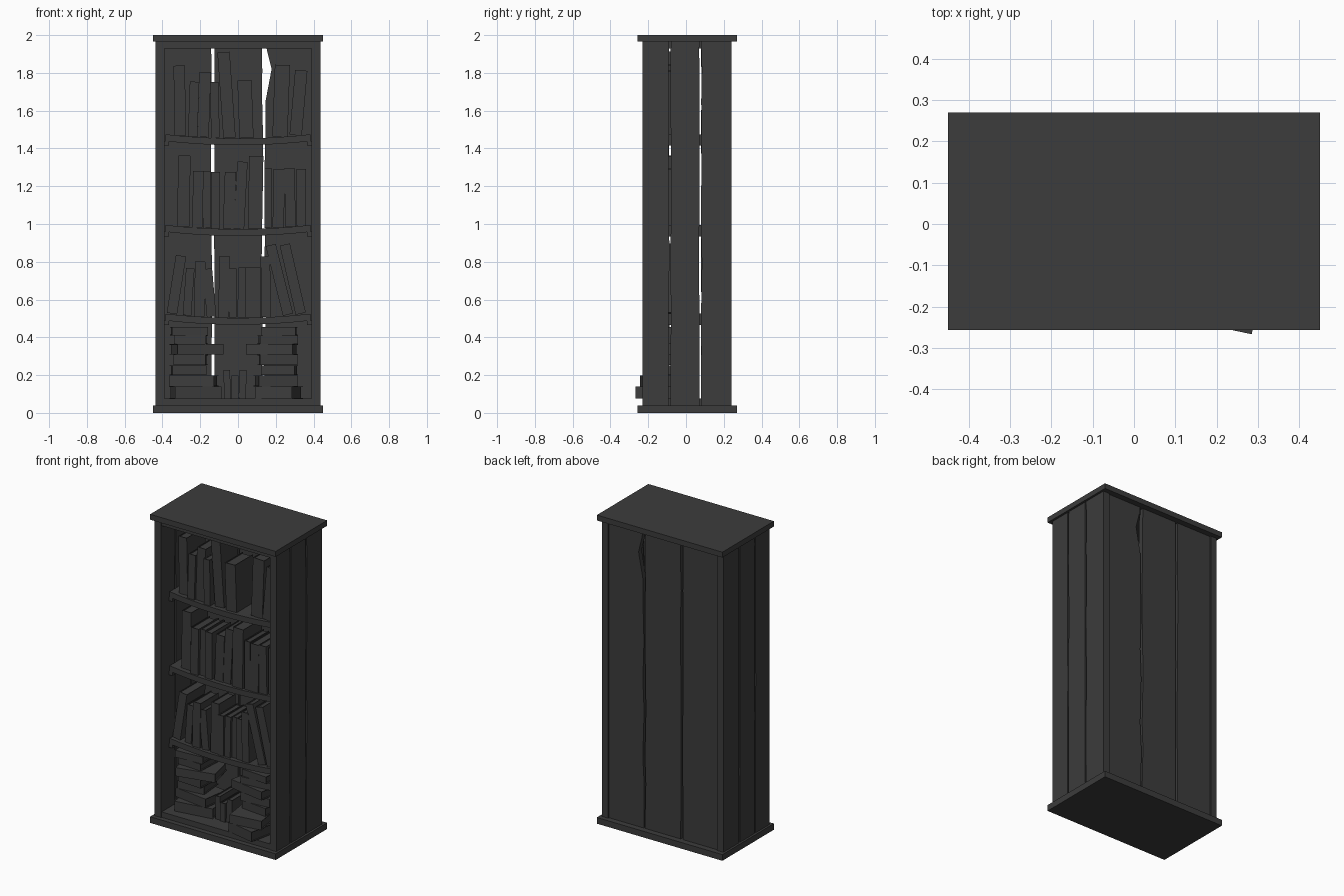
import bpy, bmesh, random
from math import radians
from mathutils import Matrix, Vector

if "Cube" in bpy.data.objects:
    bpy.data.objects.remove(bpy.data.objects["Cube"])

random.seed(4)
mat = bpy.data.materials.new("dark_wood")
mat.diffuse_color = (0.045, 0.045, 0.045, 1)
mat.use_nodes = True
mat.node_tree.nodes["Principled BSDF"].inputs["Base Color"].default_value = mat.diffuse_color


def finish(name, bm):
    bmesh.ops.recalc_face_normals(bm, faces=bm.faces)
    me = bpy.data.meshes.new(name)
    bm.to_mesh(me)
    bm.free()
    me.materials.append(mat)
    ob = bpy.data.objects.new(name, me)
    bpy.context.collection.objects.link(ob)
    return ob


def add_box(bm, lo, hi):
    lo, hi = Vector(lo), Vector(hi)
    m = Matrix.Translation((lo + hi) / 2) @ Matrix.Diagonal((*(hi - lo), 1))
    bmesh.ops.create_cube(bm, size=1, matrix=m)


def box(name, lo, hi):
    bm = bmesh.new()
    add_box(bm, lo, hi)
    return finish(name, bm)


def prism(name, pts, a, b, axis):
    """Extrude a 2D outline (u, z) from a to b along the x or y axis."""
    bm = bmesh.new()
    put = (lambda u, z, w: (w, u, z)) if axis == 'X' else (lambda u, z, w: (u, w, z))
    rings = [[bm.verts.new(put(u, z, w)) for u, z in pts] for w in (a, b)]
    bm.faces.new(rings[0])
    bm.faces.new(rings[1][::-1])
    n = len(pts)
    for i in range(n):
        j = (i + 1) % n
        bm.faces.new((rings[0][i], rings[0][j], rings[1][j], rings[1][i]))
    return finish(name, bm)


def plank(name, u0, u1, a, b, axis, wear0, wear1, notch=False):
    """Upright board with worn edges; wear is the largest bite on each side."""
    zs = [0.04, 0.33, 0.5, 0.8, 1.0, 1.25, 1.5, 1.65, 1.82, 1.92, 1.965]
    left = [(u0 + random.uniform(0, wear0), z) for z in zs]
    right = [(u1 - random.uniform(0, wear1), z) for z in zs]
    if notch:
        left[8] = (u0 + 0.04, 1.82)
        left[9] = (u0 + 0.015, 1.92)
    return prism(name, left + right[::-1], a, b, axis)


# Top and bottom slabs, inner ceiling and floor
box("top_slab", (-0.45, -0.257, 1.965), (0.45, 0.27, 2.0))
box("bottom_slab", (-0.45, -0.257, 0), (0.45, 0.27, 0.04))
box("inner_ceiling", (-0.39, -0.225, 1.93), (0.39, 0.21, 1.965))
box("inner_floor", (-0.39, -0.225, 0.04), (0.39, 0.21, 0.075))

# Side walls of three worn planks each
for side, s in (("left", -1), ("right", 1)):
    a, b = sorted((s * 0.39, s * 0.436))
    plank(side + "_front_plank", -0.23, -0.088, a, b, 'X', 0, 0.004)
    plank(side + "_middle_plank", -0.082, 0.072, a, b, 'X', 0.004, 0.004)
    plank(side + "_rear_plank", 0.078, 0.24, a, b, 'X', 0.006, 0)

# Back wall of three worn planks
plank("back_plank_left", -0.39, -0.137, 0.2, 0.232, 'Y', 0, 0.006)
plank("back_plank_middle", -0.129, 0.133, 0.2, 0.232, 'Y', 0.006, 0.008)
plank("back_plank_right", 0.138, 0.39, 0.2, 0.232, 'Y', 0.01, 0, True)

# Sagging shelves on side battens
SAG = 0.022


def shelf_top(x, z):
    return z - SAG * (1 - (x / 0.385) ** 2)


for i, z in enumerate((0.525, 0.995, 1.475)):
    xs = [-0.385 + 0.077 * k for k in range(11)]
    top = [(x, shelf_top(x, z)) for x in xs]
    low = [(x, zz - 0.036) for x, zz in reversed(top)]
    prism(f"shelf_{i}", top + low, -0.15, 0.2, 'Y')
    for s in (-1, 1):
        a, b = sorted((s * 0.365, s * 0.39))
        box(f"shelf_batten_{i}", (a, -0.15, z - 0.06), (b, 0.19, z - 0.036))


def book(name, t, d, h, m):
    """Two boards and a spine around a recessed page block, spine at -y."""
    bm = bmesh.new()
    c = 0.004
    add_box(bm, (-t / 2, 0, 0), (-t / 2 + c, d, h))
    add_box(bm, (t / 2 - c, 0, 0), (t / 2, d, h))
    add_box(bm, (-t / 2 + c, 0, 0), (t / 2 - c, c, h))
    add_box(bm, (-t / 2 + c, c, 0.006), (t / 2 - c, d - 0.007, h - 0.007))
    bm.transform(m)
    return finish(name, bm)


# Standing books: x at base, thickness, height, lean to the right in degrees
rows = {
    1.475: [(-.305, .06, .37, -1), (-.24, .05, .29, 2), (-.185, .06, .345, 2),
            (-.12, .045, .295, -1), (-.045, .065, .455, -4), (.045, .075, .305, -2),
            (.222, .08, .38, 2), (.305, .065, .345, 5)],
    0.995: [(-.29, .065, .375, 1), (-.215, .055, .30, 1), (-.165, .04, .30, 0),
            (-.118, .048, .30, 0), (-.05, .06, .30, 2), (.005, .055, .355, 3),
            (.09, .075, .385, 1), (.16, .042, .315, 0), (.213, .06, .31, 1),
            (.278, .055, .31, -1), (.335, .05, .30, 0)],
    0.525: [(-.35, .055, .31, 9), (-.27, .045, .25, 4), (-.205, .055, .29, 1),
            (-.14, .05, .255, -5), (-.077, .055, .325, 1), (-.027, .04, .26, 0),
            (.018, .042, .265, 1), (.06, .038, .265, 0), (.10, .04, .265, 0),
            (.15, .05, .32, -1), (.265, .055, .38, -14), (.332, .055, .375, -13)],
    0.053: [(-.055, .035, .15, -2), (-.016, .035, .12, 0), (.022, .038, .15, 2)],
}
for z, row in rows.items():
    for x, t, h, lean in row:
        base = 0.077 if z < 0.1 else shelf_top(x, z) + abs(lean) * 0.0004 + 0.001
        m = Matrix.Translation((x, random.uniform(-.145, -.12), base)) \
            @ Matrix.Rotation(radians(lean), 4, 'Y')
        book("standing_book", t, random.uniform(.17, .2), h, m)

# Lying books: centre x, centre y, base z, thickness, length, depth, turn in degrees
piles = [
    (-.225, -.06, .076, .064, .25, .19, 9), (-.235, -.05, .141, .058, .24, .17, -8),
    (-.265, -.03, .2, .052, .18, .17, 5), (-.25, -.05, .253, .055, .17, .17, -4),
    (-.22, -.06, .309, .055, .25, .19, 13), (-.25, -.05, .365, .045, .17, .17, -3),
    (-.26, -.05, .411, .045, .19, .18, 4),
    (.216, -.109, .076, .064, .2, .28, -12), (.2, -.13, .141, .058, .21, .2, 8),
    (.22, -.05, .2, .052, .18, .18, -6), (.21, -.05, .253, .055, .2, .17, 4),
    (.18, -.06, .309, .055, .25, .18, -10), (.21, -.05, .365, .045, .2, .17, 5),
    (.22, -.05, .411, .045, .18, .18, -4),
]
for x, y, z, t, h, d, turn in piles:
    m = Matrix.Translation((x, y, z)) @ Matrix.Rotation(radians(turn), 4, 'Z') \
        @ Matrix.Translation((-h / 2, -d / 2, t / 2)) @ Matrix.Rotation(radians(90), 4, 'Y')
    book("lying_book", t, d, h, m)
